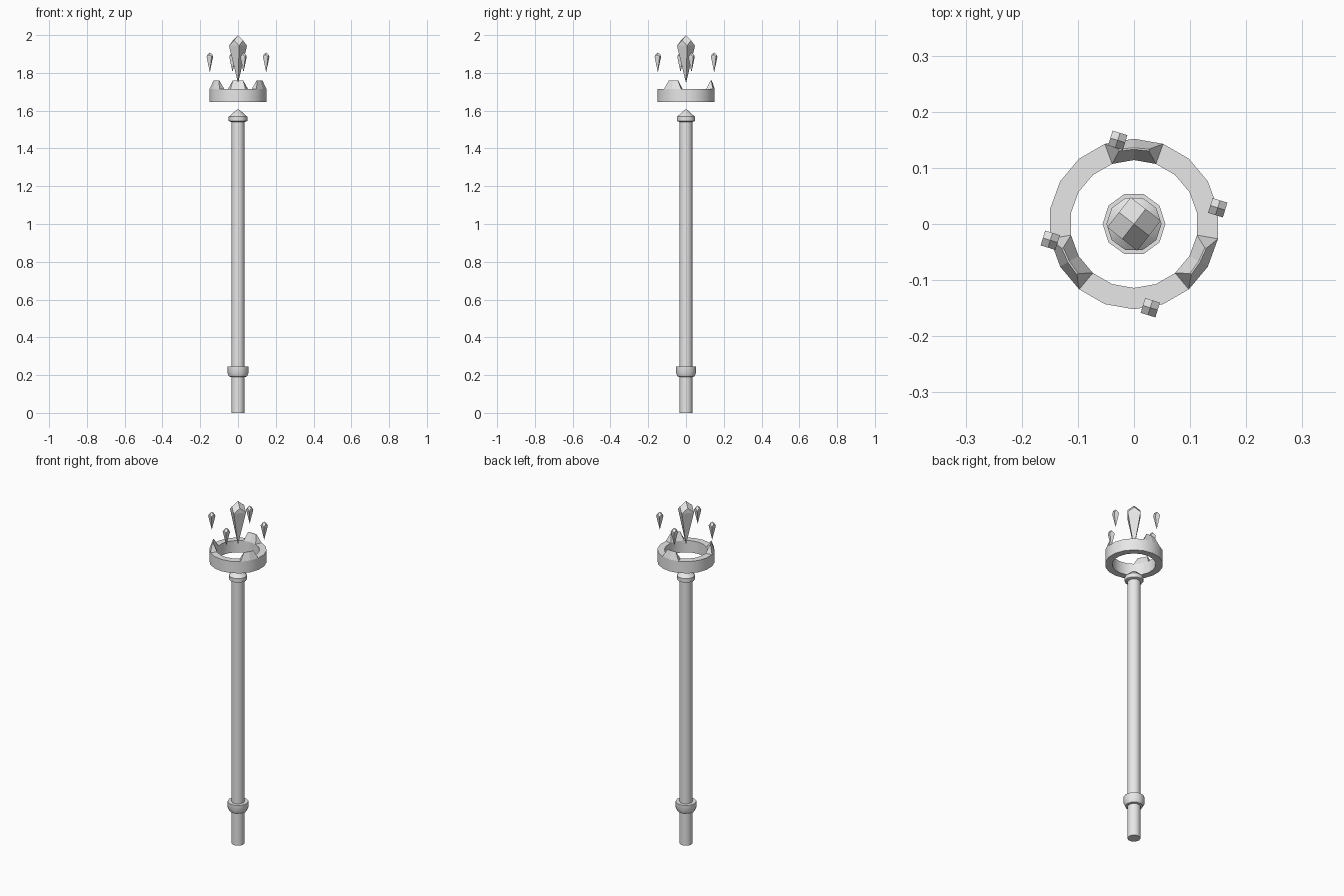
import bpy
from math import sin, cos, pi, radians

if "Cube" in bpy.data.objects:
    bpy.data.objects.remove(bpy.data.objects["Cube"], do_unlink=True)

grey = bpy.data.materials.new("plain_grey")
grey.use_nodes = True
grey.diffuse_color = (0.8, 0.8, 0.8, 1)
grey.node_tree.nodes["Principled BSDF"].inputs["Base Color"].default_value = (0.8, 0.8, 0.8, 1)


def polar(r, deg, z):
    return (r * cos(radians(deg)), r * sin(radians(deg)), z)


def make(name, verts, faces, smooth=None, location=(0, 0, 0)):
    mesh = bpy.data.meshes.new(name)
    mesh.from_pydata(verts, [], faces)
    mesh.materials.append(grey)
    obj = bpy.data.objects.new(name, mesh)
    bpy.context.collection.objects.link(obj)
    obj.location = location
    if smooth:
        bpy.ops.object.select_all(action='DESELECT')
        obj.select_set(True)
        bpy.context.view_layer.objects.active = obj
        bpy.ops.object.shade_smooth_by_angle(angle=radians(smooth))
    return obj


def lathe(name, profile, sides, start=0, closed=False, smooth=None):
    """Spin an (r, z) profile, listed bottom to top on the outside."""
    n = len(profile)
    verts = [polar(r, start + 360 * s / sides, z) for s in range(sides) for r, z in profile]
    faces = []
    for s in range(sides):
        a, b = s * n, (s + 1) % sides * n
        for i in range(n if closed else n - 1):
            j = (i + 1) % n
            faces.append((a + i, b + i, b + j, a + j))
    if not closed:
        faces.append([s * n for s in reversed(range(sides))])
        faces.append([s * n + n - 1 for s in range(sides)])
    return make(name, verts, faces, smooth)


def crystal(name, location, radius, height, shoulder, turn):
    """Four kite faces on top, a long four-sided point below."""
    verts = [(0, 0, height), (0, 0, 0)]
    for k in range(4):
        verts.append(polar(radius, turn + 90 * k, height - shoulder))
        verts.append(polar(radius * 0.7071, turn + 45 + 90 * k, height - shoulder / 2))
    faces = []
    for k in range(4):
        c, m = 2 + 2 * k, 3 + 2 * k
        before, after = 2 + (2 * k - 1) % 8, 2 + (2 * k + 2) % 8
        faces += [(0, before, c, m), (c, after, m), (1, after, c)]
    return make(name, verts, faces, location=location)


# Staff: pole, lower collar and pointed cap
lathe("pole", [(0.035, 0), (0.035, 1.55)], 10, smooth=40)
lathe("lower_collar", [(0.035, 0.19), (0.047, 0.192), (0.056, 0.212),
                       (0.056, 0.245), (0.035, 0.245)], 10, smooth=40)
lathe("top_cap", [(0.035, 1.54), (0.049, 1.545), (0.049, 1.568),
                  (0.01, 1.603), (0.002, 1.607)], 10, smooth=40)

# Floating ring
R_OUT, R_IN, Z_RING = 0.152, 0.114, 1.716
lathe("crown_ring", [(R_OUT, 1.647), (R_OUT, Z_RING), (R_IN, Z_RING), (R_IN, 1.647)],
      18, start=90, closed=True, smooth=30)

# Three ridged prongs on the ring
for n, mid in enumerate((90, 210, 330)):
    verts = []
    for side in (-1, 0, 1):
        verts += [polar(R_OUT, mid + 20 * side, Z_RING),
                  polar(0.136, mid + 11.5 * side, 1.761),
                  polar(0.133, mid + 11.5 * side, 1.761),
                  polar(R_IN, mid + 20 * side, Z_RING)]
    faces = [(3, 2, 1, 0), (8, 9, 10, 11)]
    for a in (0, 4):
        faces += [(a + i, a + 4 + i, a + 4 + (i + 1) % 4, a + (i + 1) % 4) for i in range(4)]
    make(f"crown_prong_{n + 1}", verts, faces)

# Floating crystals
crystal("main_crystal", (0, 0, 1.745), 0.048, 0.255, 0.056, 7)
for k in range(4):
    crystal(f"small_crystal_{k + 1}", polar(0.152, 11 + 90 * k, 1.803), 0.0195, 0.105, 0.023, 28)
